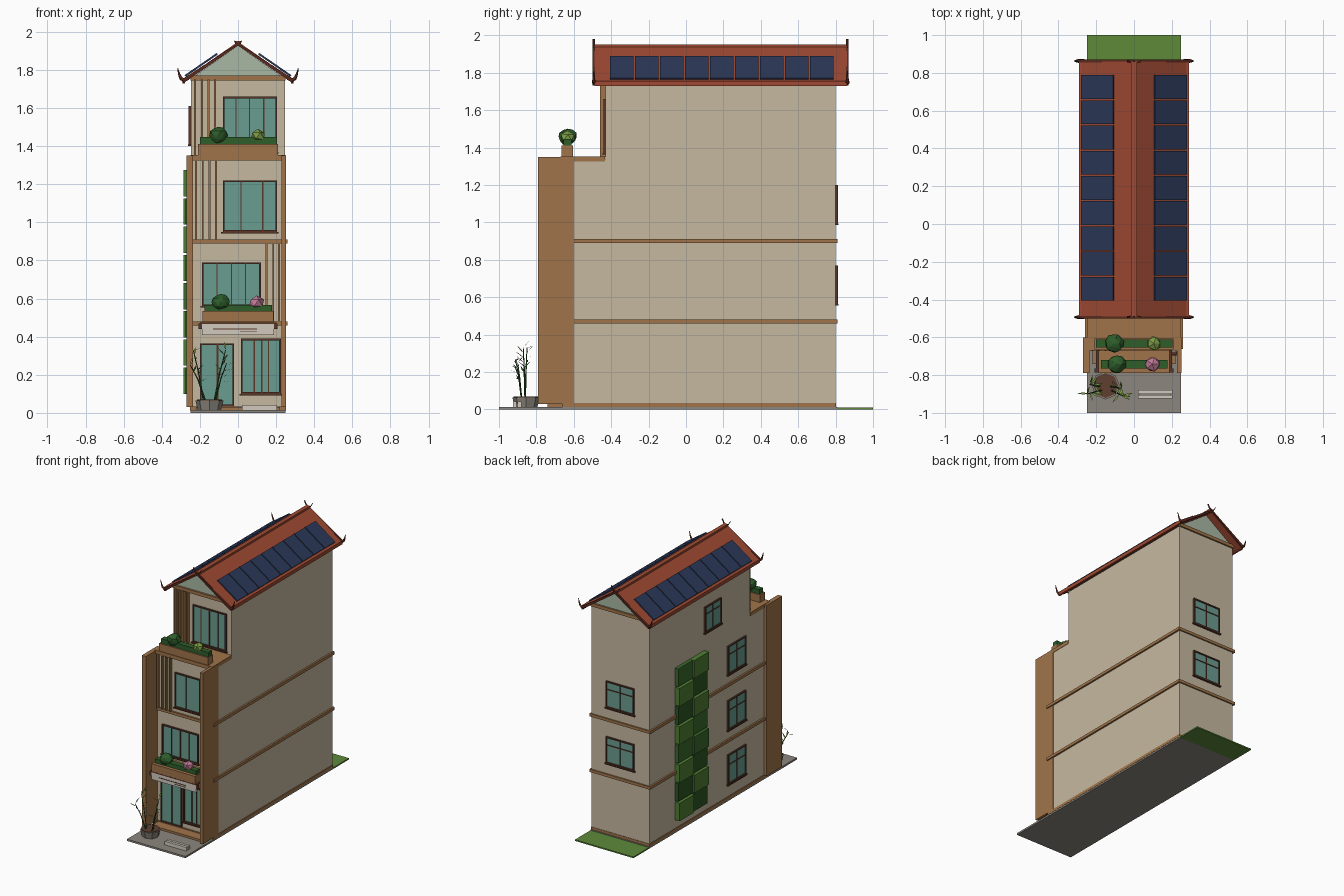
import bpy, bmesh, math, random
from mathutils import Vector, Matrix

if "Cube" in bpy.data.objects:
    bpy.data.objects.remove(bpy.data.objects["Cube"])
random.seed(4)


def mat(name, h):
    m = bpy.data.materials.new(name)
    c = [int(h[i:i + 2], 16) / 255 for i in (0, 2, 4)]
    m.diffuse_color = [(v / 12.92 if v < .04 else ((v + .055) / 1.055) ** 2.4) for v in c] + [1]
    m.use_nodes = True
    m.node_tree.nodes["Principled BSDF"].inputs["Base Color"].default_value = m.diffuse_color
    return m


WALL, WOOD, FRAME = mat("plaster", "C6B9A0"), mat("timber", "A0744A"), mat("frame", "5A3526")
GLASS, PALE, ROOF = mat("glass", "6A9C90"), mat("pale_glass", "A9B9A4"), mat("tile", "A04A32")
TRIM, PANEL, STONE = mat("roof_trim", "5C2A1E"), mat("solar", "2C3858"), mat("stone", "8C877E")
GRASS, WHITE, SOIL = mat("grass", "5E8A3A"), mat("board", "D2CABF"), mat("soil", "5E4030")
HEDGE, LEAF, PINK = mat("hedge", "2E5E2A"), mat("leaf", "7E9E46"), mat("blossom", "C07A98")
GREENS = [mat("moss_a", "2C5624"), mat("moss_b", "4F7F34"), mat("moss_c", "3B6A2C")]


def finish(name, bm, m):
    bmesh.ops.recalc_face_normals(bm, faces=bm.faces)
    me = bpy.data.meshes.new(name)
    bm.to_mesh(me)
    bm.free()
    ob = bpy.data.objects.new(name, me)
    bpy.context.collection.objects.link(ob)
    me.materials.append(m)
    return ob


def boxes(name, m, *bounds):
    """One object made of boxes given as x0,x1,y0,y1,z0,z1."""
    bm = bmesh.new()
    for x0, x1, y0, y1, z0, z1 in bounds:
        M = Matrix.Translation(((x0 + x1) / 2, (y0 + y1) / 2, (z0 + z1) / 2))
        bmesh.ops.create_cube(bm, size=1, matrix=M @ Matrix.Diagonal((x1 - x0, y1 - y0, z1 - z0, 1)))
    return finish(name, bm, m)


def prism(name, m, pts, a, b, axis):
    """Extrude a profile along x (pts are y,z) or y (pts are x,z)."""
    bm = bmesh.new()
    f = bm.faces.new([bm.verts.new((a, p, z) if axis == 'x' else (p, a, z)) for p, z in pts])
    ext = bmesh.ops.extrude_face_region(bm, geom=[f])['geom']
    d = Vector((b - a, 0, 0)) if axis == 'x' else Vector((0, b - a, 0))
    bmesh.ops.translate(bm, vec=d, verts=[v for v in ext if isinstance(v, bmesh.types.BMVert)])
    return finish(name, bm, m)


def tube(name, m, pts, radii, depth):
    cu = bpy.data.curves.new(name, 'CURVE')
    cu.dimensions, cu.bevel_depth, cu.bevel_resolution, cu.use_fill_caps = '3D', depth, 0, True
    s = cu.splines.new('POLY')
    s.points.add(len(pts) - 1)
    for p, co, r in zip(s.points, pts, radii):
        p.co, p.radius = (*co, 1), r
    cu.materials.append(m)
    ob = bpy.data.objects.new(name, cu)
    bpy.context.collection.objects.link(ob)


def window(name, side, pos, u0, u1, z0, z1, bars=(), transom=None, sill=True):
    """Framed window on a front, back or left wall."""
    def b(a0, a1, c0, c1, out):
        s = 1 if side == 'back' else -1
        d0, d1 = sorted((pos - s * .004, pos + s * out))
        return (d0, d1, a0, a1, c0, c1) if side == 'left' else (a0, a1, d0, d1, c0, c1)
    t = .009
    fr = [b(u0, u0 + t, z0, z1, .012), b(u1 - t, u1, z0, z1, .012),
          b(u0, u1, z0, z0 + t, .012), b(u0, u1, z1 - t, z1, .012)]
    fr += [b(u - .003, u + .003, z0, z1, .009) for u in bars]
    if transom:
        fr.append(b(u0, u1, transom - .003, transom + .003, .009))
    if sill:
        fr.append(b(u0 - .008, u1 + .008, z0 - .008, z0, .016))
    boxes(name + "_frame", FRAME, *fr)
    boxes(name + "_glass", GLASS, b(u0 + t, u1 - t, z0 + t, z1 - t, .004))


# Ground
boxes("paved_plot", STONE, (-.25, .25, -1, .81, 0, .014))
boxes("back_lawn", GRASS, (-.25, .25, .8, 1, 0, .01))

# Building mass, terrace setback, fins and bands
prism("house_body", WALL, [(-.65, .01), (.8, .01), (.8, 1.75), (-.43, 1.75), (-.43, 1.34), (-.65, 1.34)],
      -.247, .247, 'x')
boxes("side_fins", WOOD, (-.27, -.235, -.79, -.6, .03, 1.35), (.228, .252, -.79, -.6, .03, 1.35))
boxes("terrace_slab", WOOD, (-.25, .25, -.67, -.432, 1.325, 1.353))
boxes("floor_bands", WOOD, *[(-.26, .26, -.662, .81, z - .011, z + .011) for z in (.47, .9)])
boxes("base_strip", WOOD, (-.252, .252, -.66, .803, .012, .034))
boxes("door_step", WOOD, (-.22, .22, -.74, -.65, .012, .03))

# Front openings
window("door", 'front', -.65, -.2, -.02, .034, .365, (-.11, -.105), sill=False)
window("shop_window", 'front', -.68, .015, .225, .1, .39, (.085, .125, .16))
boxes("shop_bay", WALL, (.02, .222, -.68, -.645, .105, .385))
window("second_floor_window", 'front', -.65, -.19, .12, .56, .79, (-.11, -.035, .04))
window("third_floor_window", 'front', -.65, -.08, .205, .95, 1.22, (.015, .13))
window("top_floor_window", 'front', -.43, -.08, .205, 1.37, 1.66, (-.01, .06, .135))

# Vertical timber slats
boxes("lower_slats", WOOD, *[(x - .005, x + .005, -.668, -.645, .48, .89) for x in (.15, .185, .215)])
boxes("middle_slats", WOOD, *[(x - .005, x + .005, -.672, -.645, .91, 1.33) for x in (-.22, -.185, -.15, -.115)])
boxes("upper_slats", WOOD, *[(x - .005, x + .005, -.46, -.425, 1.35, 1.75) for x in (-.225, -.19, -.155, -.12)])

# Side and back windows
for i, (z0, z1) in enumerate([(.13, .36), (.55, .78), (.98, 1.2)]):
    window(f"left_window_{i}", 'left', -.247, -.37, -.15, z0, z1, (-.26,), z0 + .15)
window("left_top_window", 'left', -.247, -.07, .13, 1.41, 1.61, (.03,), 1.55)
for i, z0 in enumerate((.565, .995)):
    window(f"back_window_{i}", 'back', .8, -.12, .12, z0, z0 + .205, (0,), z0 + .14)

# Green wall on the left side
for r in range(8):
    for c in range(2):
        y, z = .13 + c * .18, .1 + r * .148
        out = -.275 - .012 * ((r + c) % 2)
        boxes(f"green_wall_{r}_{c}", GREENS[(r + c) % 2 if random.random() < .7 else 2],
              (out, -.24, y, y + .177, z, z + .138))

# Blank fascia board under the balcony
boxes("fascia_board", WHITE, (-.19, .19, -.785, -.765, .41, .468))
boxes("fascia_trim", FRAME, (-.2, .2, -.787, -.66, .466, .474), (-.208, -.19, -.787, -.765, .44, .47),
      (.19, .208, -.787, -.765, .44, .47), (-.13, .1, -.788, -.78, .438, .442), (.01, .1, -.788, -.78, .425, .428))


# Planters with hedges and shrubs
def shrub(name, m, x, y, z, r, sub):
    bm = bmesh.new()
    bmesh.ops.create_icosphere(bm, subdivisions=sub, radius=r)
    for v in bm.verts:
        v.co *= random.uniform(.9, 1.05)
        v.co.z *= .88
        v.co += Vector((x, y, z))
    finish(name, bm, m)


boxes("balcony_planter", WOOD, (-.187, .187, -.79, -.65, .476, .535))
boxes("balcony_hedge", HEDGE, (-.175, .178, -.765, -.72, .53, .566))
boxes("terrace_planter", WOOD, (-.21, .21, -.665, -.605, 1.35, 1.412))
boxes("terrace_hedge", HEDGE, (-.2, .205, -.655, -.612, 1.405, 1.447))
shrub("balcony_shrub", HEDGE, -.092, -.742, .58, .05, 2)
shrub("balcony_blossom", PINK, .097, -.742, .578, .044, 1)
shrub("terrace_shrub", HEDGE, -.104, -.632, 1.458, .052, 2)
shrub("terrace_small_shrub", LEAF, .105, -.632, 1.455, .042, 1)

# Roof slab, gables, trim
K = .2 / .29
prism("roof", ROOF, [(-.285, 1.735), (-.285, 1.752), (0, 1.948), (.285, 1.752), (.285, 1.735), (0, 1.928)],
      -.49, .86, 'y')
prism("gable_panels", PALE, [(-.24, 1.76), (.24, 1.76), (0, 1.928)], -.43, .8, 'y')
boxes("gable_beams", WOOD, (-.25, .25, -.445, -.425, 1.745, 1.77), (-.25, .25, .795, .812, 1.745, 1.77))
boxes("eave_trim", ROOF, *[(s * .285 - .007, s * .285 + .007, -.49, .86, 1.73, 1.757) for s in (-1, 1)])
boxes("ridge_cap", ROOF, (-.016, .016, -.49, .86, 1.932, 1.952))

# Barge boards crossing at the ridge, and upturned eave horns
for s in (-1, 1):
    for e, y in (("front", -.493), ("back", .863)):
        side = "left" if s < 0 else "right"
        prism(f"{e}_{side}_barge_board", TRIM,
              [(-s * .036, 1.98), (-s * .022, 1.955), (s * .285, 1.757), (s * .285, 1.732), (-s * .012, 1.936)],
              y - .007, y + .007, 'y')
        tube(f"{e}_{side}_horn", TRIM, [(s * .262, y, 1.757), (s * .285, y, 1.745), (s * .3, y, 1.757),
                                       (s * .309, y, 1.778), (s * .317, y, 1.81)], (1, 1.1, .9, .6, .2), .01)

# Solar panels, nine per slope
for s in (-1, 1):
    for i in range(9):
        bm = bmesh.new()
        M = Matrix.Translation((s * .193, -.343 + i * .1335, 1.948 - .187 * K + .008)) \
            @ Matrix.Rotation(s * math.atan(K), 4, 'Y') @ Matrix.Diagonal((.205, .126, .01, 1))
        bmesh.ops.create_cube(bm, size=1, matrix=M)
        finish(f"solar_panel_{'left' if s < 0 else 'right'}_{i}", bm, PANEL)

# Stone bench on the forecourt
boxes("bench", WHITE, (.02, .205, -.925, -.905, .012, .042), (.02, .205, -.9, -.88, .012, .042))
boxes("bench_base", STONE, (.03, .195, -.92, -.885, .012, .034))

# Pot with bamboo
for name, m, r0, r1, z0, z1 in (("pot", STONE, .06, .074, .012, .065), ("pot_soil", SOIL, .066, .066, .06, .069)):
    bm = bmesh.new()
    bmesh.ops.create_cone(bm, cap_ends=True, segments=8, radius1=r0, radius2=r1, depth=z1 - z0,
                          matrix=Matrix.Translation((-.15, -.855, (z0 + z1) / 2)))
    finish(name, bm, m)
canes = [((-.18, -.86), (-.235, -.85, .33)), ((-.17, -.88), (-.25, -.9, .25)), ((-.125, -.86), (-.065, -.87, .33)),
         ((-.12, -.88), (-.06, -.91, .26))]
bm = bmesh.new()
for i, ((x, y), tip) in enumerate(canes):
    a, b = Vector((x, y, .06)), Vector(tip)
    tube(f"bamboo_cane_{i}", HEDGE, [a, a.lerp(b, .5) + Vector((0, 0, .02)), b], (1, .8, .5), .0045)
    for j in range(6):
        p = a.lerp(b, .5 + .1 * j)
        ang = random.uniform(0, 6.28)
        d = Vector((math.cos(ang), math.sin(ang) * .7, random.uniform(.1, .9))).normalized() * .06
        w = d.cross(Vector((0, 0, 1))).normalized() * .006
        bm.faces.new([bm.verts.new(q) for q in (p, p + d * .45 + w, p + d, p + d * .45 - w)])
finish("bamboo_leaves", bm, LEAF)
